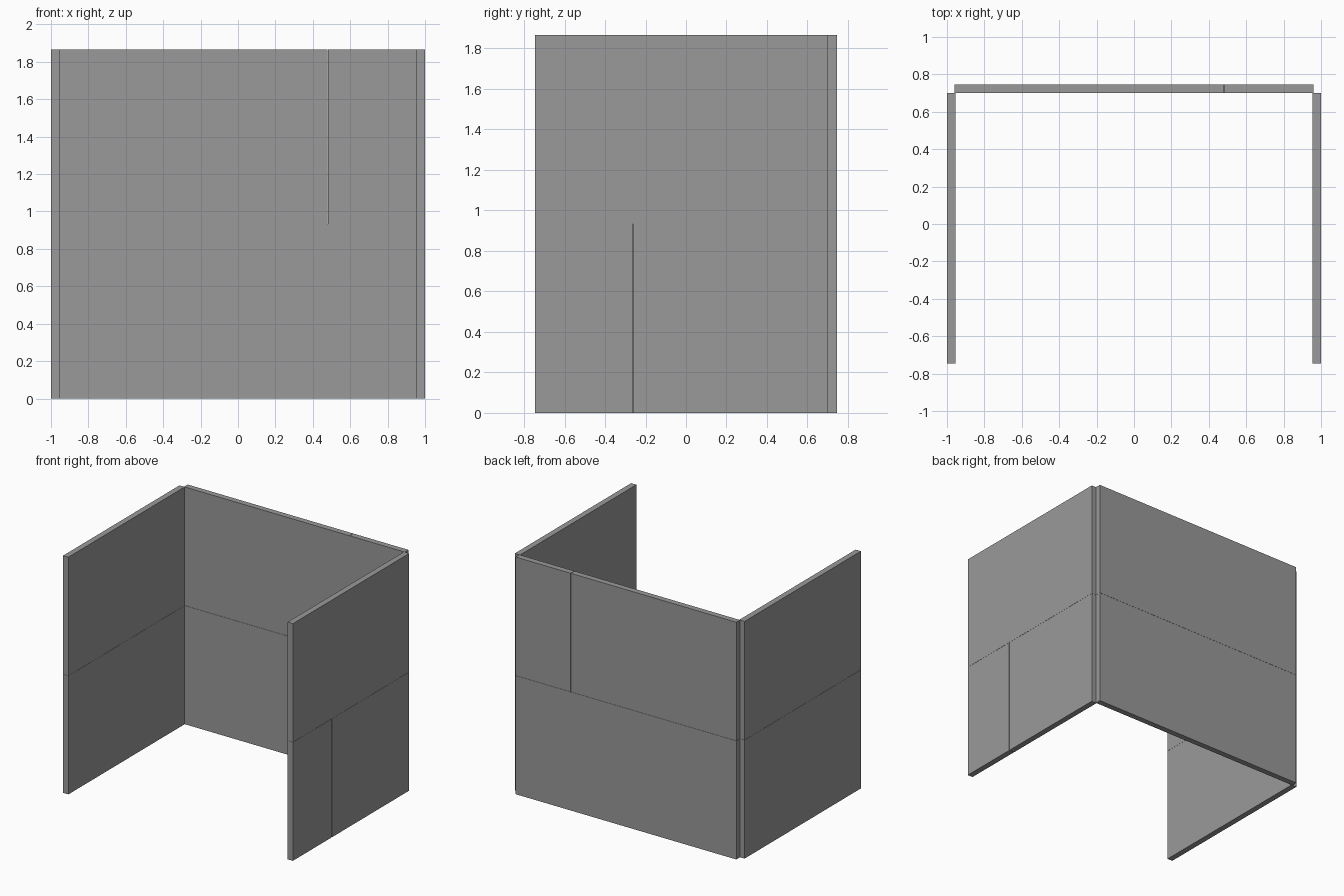
import bpy

if "Cube" in bpy.data.objects:
    bpy.data.objects.remove(bpy.data.objects["Cube"])

HALF = 0.933      # height of one row of panels
GAP = 0.0012      # half of the upright seam between neighbouring panels
SEAM = 0.0006     # half of the level seam between the two rows
FRONT, JOINT, BACK = -0.746, 0.70, 0.746

grey = bpy.data.materials.new("dark_grey")
grey.diffuse_color = (0.32, 0.32, 0.32, 1)
grey.use_nodes = True
grey.node_tree.nodes["Principled BSDF"].inputs["Base Color"].default_value = grey.diffuse_color


def panel(name, x, y, row):
    """Box panel spanning x and y ranges; row 0 is lower, 1 is upper."""
    z = (HALF + SEAM, 2 * HALF) if row else (0, HALF - SEAM)
    spans = (x, y, z)
    bpy.ops.mesh.primitive_cube_add(size=1, location=[(a + b) / 2 for a, b in spans])
    ob = bpy.context.object
    ob.name = name
    ob.scale = [b - a for a, b in spans]
    bpy.ops.object.transform_apply(location=False, rotation=False, scale=True)
    ob.data.materials.append(grey)
    return ob


LEFT_X, RIGHT_X = (-1.0, -0.954), (0.954, 1.0)
BACK_Y = (JOINT, BACK)

# Left wall: one full-length panel per row
for row, label in enumerate(("lower", "upper")):
    panel(f"left_wall_{label}", LEFT_X, (FRONT, JOINT), row)

# Right wall: lower row split towards the front, upper row whole
panel("right_wall_lower_front", RIGHT_X, (FRONT, -0.262 - GAP), 0)
panel("right_wall_lower_rear", RIGHT_X, (-0.262 + GAP, JOINT), 0)
panel("right_wall_upper", RIGHT_X, (FRONT, JOINT), 1)

# Back wall: lower row whole, upper row split a quarter from the right
panel("back_wall_lower", (-0.96, 0.96), BACK_Y, 0)
panel("back_wall_upper_left", (-0.96, 0.48 - GAP), BACK_Y, 1)
panel("back_wall_upper_right", (0.48 + GAP, 0.96), BACK_Y, 1)
